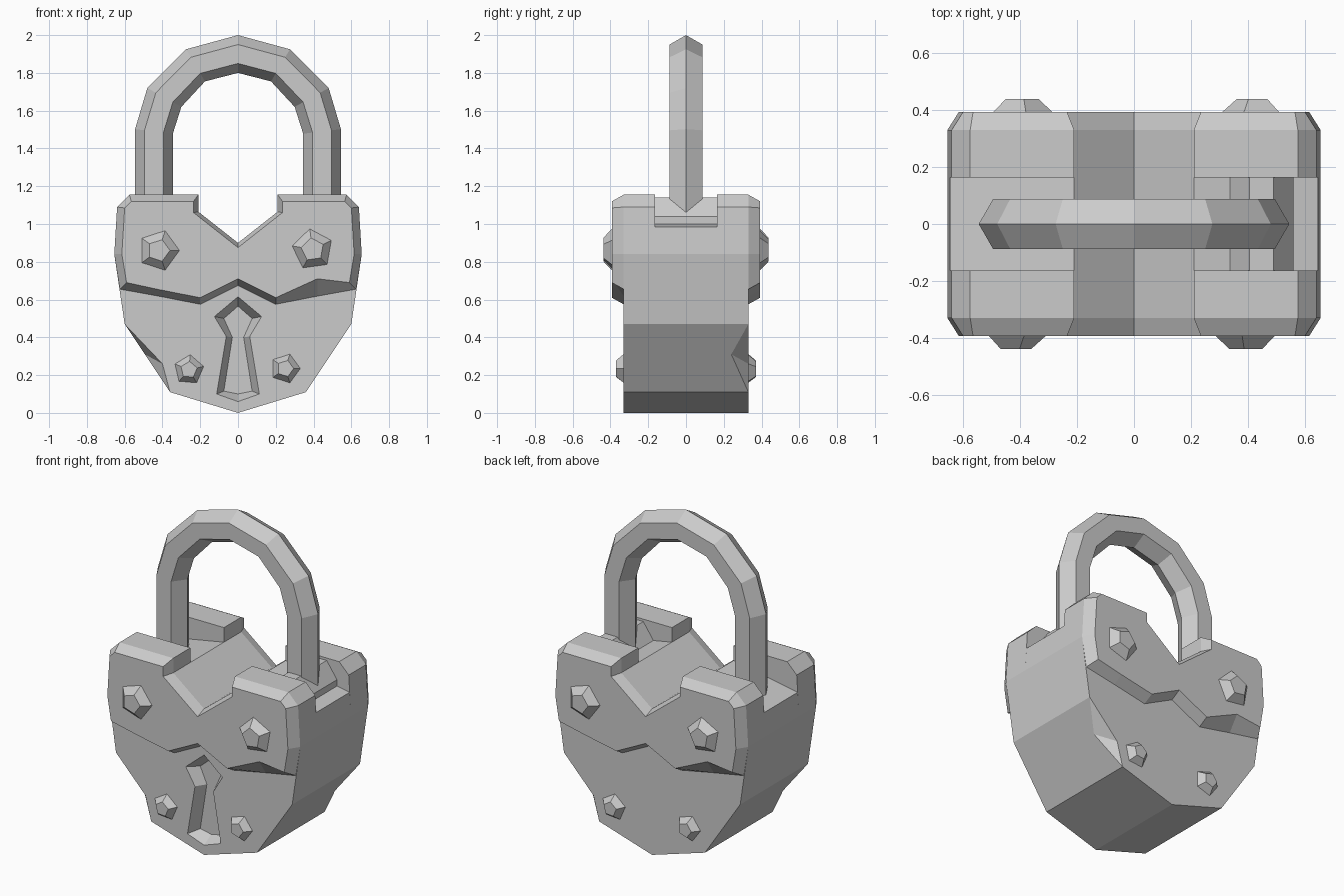
import bpy, bmesh, math

if "Cube" in bpy.data.objects:
    bpy.data.objects.remove(bpy.data.objects["Cube"])

steel = bpy.data.materials.new("steel_grey")
steel.diffuse_color = (0.6, 0.6, 0.6, 1)
steel.use_nodes = True
steel.node_tree.nodes["Principled BSDF"].inputs["Base Color"].default_value = steel.diffuse_color


def make(name, verts, faces):
    """Flat-shaded mesh object from computed vertices and faces."""
    me = bpy.data.meshes.new(name)
    me.from_pydata(verts, [], faces)
    bm = bmesh.new()
    bm.from_mesh(me)
    bmesh.ops.recalc_face_normals(bm, faces=bm.faces)
    bm.to_mesh(me)
    bm.free()
    me.materials.append(steel)
    ob = bpy.data.objects.new(name, me)
    bpy.context.collection.objects.link(ob)
    return ob


def loft(name, rings):
    """Skin closed rings of equal length and cap both ends."""
    n = len(rings[0])
    verts = [v for r in rings for v in r]
    faces = [(k*n + i, k*n + (i+1) % n, (k+1)*n + (i+1) % n, (k+1)*n + i)
             for k in range(len(rings) - 1) for i in range(n)]
    faces += [tuple(range(n)), tuple(range(len(verts) - n, len(verts)))]
    return make(name, verts, faces)


def at_y(pts, y):
    return [(x, y, z) for x, z in pts]


def both_sides(ob):
    """Second copy turned half round to the back."""
    c = ob.copy()
    c.name = ob.name.replace("front", "back")
    c.rotation_euler.z = math.pi
    bpy.context.collection.objects.link(c)


def mirrored(half):
    """Complete a right half outline that starts and ends on x = 0."""
    return half + [(-x, z) for x, z in reversed(half[1:-1])]


# Body: heart-like outline, valley on top, one chipped edge front and back
outline = mirrored([(0, 0), (.36, .11), (.6, .47), (.655, .84), (.646, .985),
                    (.21, 1.065), (0, .9)])
n = len(outline)
verts = at_y(outline, -.33) + at_y(outline, .33)
front, back = list(range(n)), list(range(n, 2*n))
sides = [[i, (i+1) % n, n + (i+1) % n, n + i] for i in range(n)]
lo, hi = n - 1, n - 2           # left end of the chipped edge
q, p, q2, p2 = range(2*n, 2*n + 4)
verts += [(-.40, -.33, .26), (-.493, -.24, .31), (.40, .33, .26), (.493, .24, .31)]
front.insert(hi + 1, q)
back.insert(2, q2)
sides[hi] = [hi, p, lo, n + lo, n + hi]
sides[1] = [1, 2, n + 2, p2, n + 1]
chips = [(hi, p, q), (q, p, lo), (n + 2, p2, q2), (q2, p2, n + 1)]
body = make("body", verts, [front, back] + sides + chips)

# Keyhole: sloped recess in the front
key_out = mirrored([(0, .615), (.125, .51), (.062, .405), (.113, .1), (0, .06)])
key_in = mirrored([(0, .565), (.075, .5), (.03, .4), (.075, .115), (0, .1)])
cutter = loft("keyhole_cutter", [at_y(key_out, -.4), at_y(key_out, -.33),
                                 at_y(key_in, -.26)])
cutter.hide_render = True
cut = body.modifiers.new("keyhole", 'BOOLEAN')
cut.operation, cut.object, cut.solver = 'DIFFERENCE', cutter, 'EXACT'
bpy.context.view_layer.objects.active = body
bpy.ops.object.modifier_apply(modifier=cut.name)
bpy.data.objects.remove(cutter)

# Cover plates: chamfered, notched on top, zigzag below
plate_out = mirrored([(0, .9), (.21, 1.065), (.21, 1.155), (.575, 1.155),
                      (.64, 1.09), (.655, .84), (.625, .655), (.42, .618),
                      (.2, .575), (0, .675)])
plate_in = mirrored([(0, .875), (.235, 1.06), (.235, 1.12), (.565, 1.12),
                     (.6, 1.085), (.615, .84), (.59, .69), (.42, .653),
                     (.2, .61), (0, .71)])
plate_in[7] = (.42, .71)        # chip in the lower chamfer
both_sides(loft("front_plate", [at_y(plate_out, -.163), at_y(plate_out, -.33),
                                at_y(plate_in, -.393)]))


# Rivets: five-sided studs
def rivet(name, x, z, r, top_r, y, h, turn):
    def ring(rad, yy):
        return [(x + rad*math.cos(a), yy, z + rad*math.sin(a))
                for a in (math.radians(turn + 72*k) for k in range(5))]
    both_sides(loft(name, [ring(r, y + .02), ring(r, y), ring(top_r, y - h)]))


rivet("front_upper_rivet_left", -.42, .86, .11, .06, -.393, .045, 0)
rivet("front_upper_rivet_right", .395, .865, .11, .062, -.393, .045, 170)
rivet("front_lower_rivet_left", -.26, .228, .08, .045, -.33, .04, 85)
rivet("front_lower_rivet_right", .25, .235, .08, .045, -.33, .04, 0)

# Shackle: six-sided bar swept along an arch
half = [(.445, .96, 1, 0), (.445, 1.49, 1, .12), (.39, 1.67, .9, .5),
        (.225, 1.84, .5, .85)]
path = half + [(0, 1.9, 0, 1)] + [(-x, z, -u, w) for x, z, u, w in reversed(half)]
section = [(.1, 0), (.05, .087), (-.05, .087), (-.1, 0), (-.05, -.087), (.05, -.087)]
loft("shackle", [[(x + u*d, y, z + w*d) for d, y in section] for x, z, u, w in path])

# Socket block under the right leg of the shackle
block = [(.335, .95), (.335, 1.04), (.405, 1.14), (.49, 1.14), (.56, 1.04), (.56, .95)]
loft("shackle_socket", [at_y(block, -.163), at_y(block, .163)])
